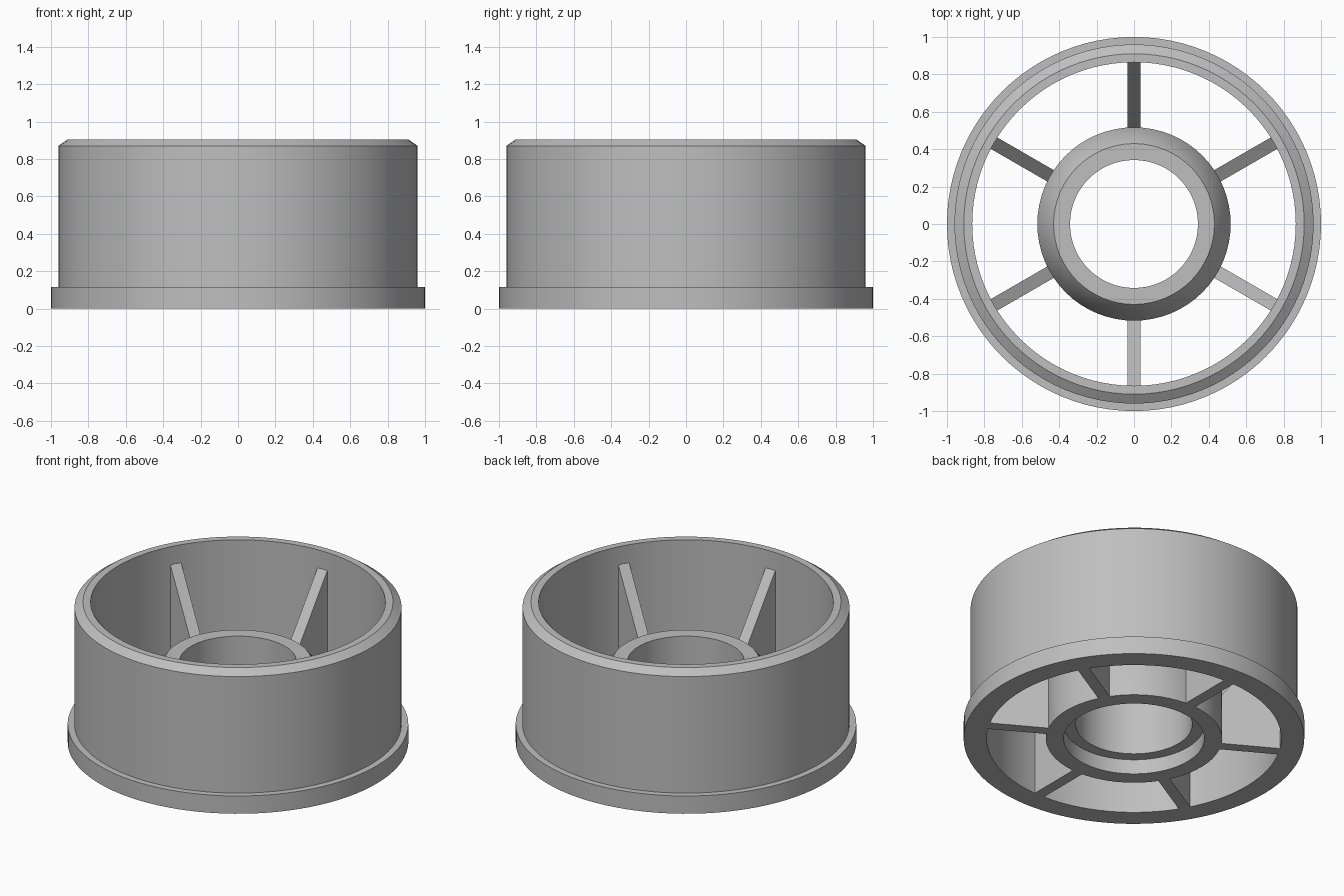
import bpy, bmesh, math
from mathutils import Matrix, Vector

cube = bpy.data.objects.get("Cube")
if cube:
    bpy.data.objects.remove(cube, do_unlink=True)

# One plain grey material
grey = bpy.data.materials.new("plain grey")
grey.use_nodes = True
colour = (0.52, 0.52, 0.52, 1)
grey.diffuse_color = colour
grey.node_tree.nodes["Principled BSDF"].inputs["Base Color"].default_value = colour


def finish(bm, name, smooth_angle=None):
    bmesh.ops.recalc_face_normals(bm, faces=bm.faces)
    mesh = bpy.data.meshes.new(name)
    bm.to_mesh(mesh)
    bm.free()
    mesh.materials.append(grey)
    obj = bpy.data.objects.new(name, mesh)
    bpy.context.collection.objects.link(obj)
    if smooth_angle:
        bpy.ops.object.select_all(action="DESELECT")
        obj.select_set(True)
        bpy.context.view_layer.objects.active = obj
        bpy.ops.object.shade_smooth_by_angle(angle=math.radians(smooth_angle))
    return obj


def lathe(name, profile, segments, smooth_angle):
    """Turn a closed (radius, height) profile around the z axis."""
    bm = bmesh.new()
    rings = []
    for i in range(segments):
        turn = Matrix.Rotation(math.tau * i / segments, 3, "Z")
        rings.append([bm.verts.new(turn @ Vector((r, 0, z))) for r, z in profile])
    n = len(profile)
    for i, a in enumerate(rings):
        b = rings[(i + 1) % segments]
        for j in range(n):
            k = (j + 1) % n
            bm.faces.new((a[j], b[j], b[k], a[k]))
    return finish(bm, name, smooth_angle)


def spoke(name, angle, half_width=0.035):
    """Upright web with a steep sloping top edge."""
    outline = [(0.48, 0), (0.885, 0), (0.885, 0.815), (0.48, 0.28)]
    bm = bmesh.new()
    face = bm.faces.new([bm.verts.new((r, -half_width, z)) for r, z in outline])
    made = bmesh.ops.extrude_face_region(bm, geom=[face])["geom"]
    verts = [v for v in made if isinstance(v, bmesh.types.BMVert)]
    bmesh.ops.translate(bm, verts=verts, vec=(0, 2 * half_width, 0))
    bmesh.ops.rotate(bm, verts=bm.verts, matrix=Matrix.Rotation(angle, 3, "Z"))
    return finish(bm, name)


# Outer wall with base flange and chamfered top
lathe("outer_ring", [(0.865, 0), (1, 0), (1, 0.115), (0.96, 0.115),
                     (0.96, 0.87), (0.91, 0.905), (0.865, 0.905)], 96, 30)

# Central hub with tapered shoulder, bore and counterbore underneath
lathe("hub", [(0.413, 0), (0.517, 0), (0.517, 0.41), (0.43, 0.525),
              (0.342, 0.525), (0.342, 0.095), (0.413, 0.095)], 64, 40)

# Six webs joining hub and ring
for i in range(6):
    spoke(f"spoke_{i + 1}", math.radians(30 + 60 * i))
